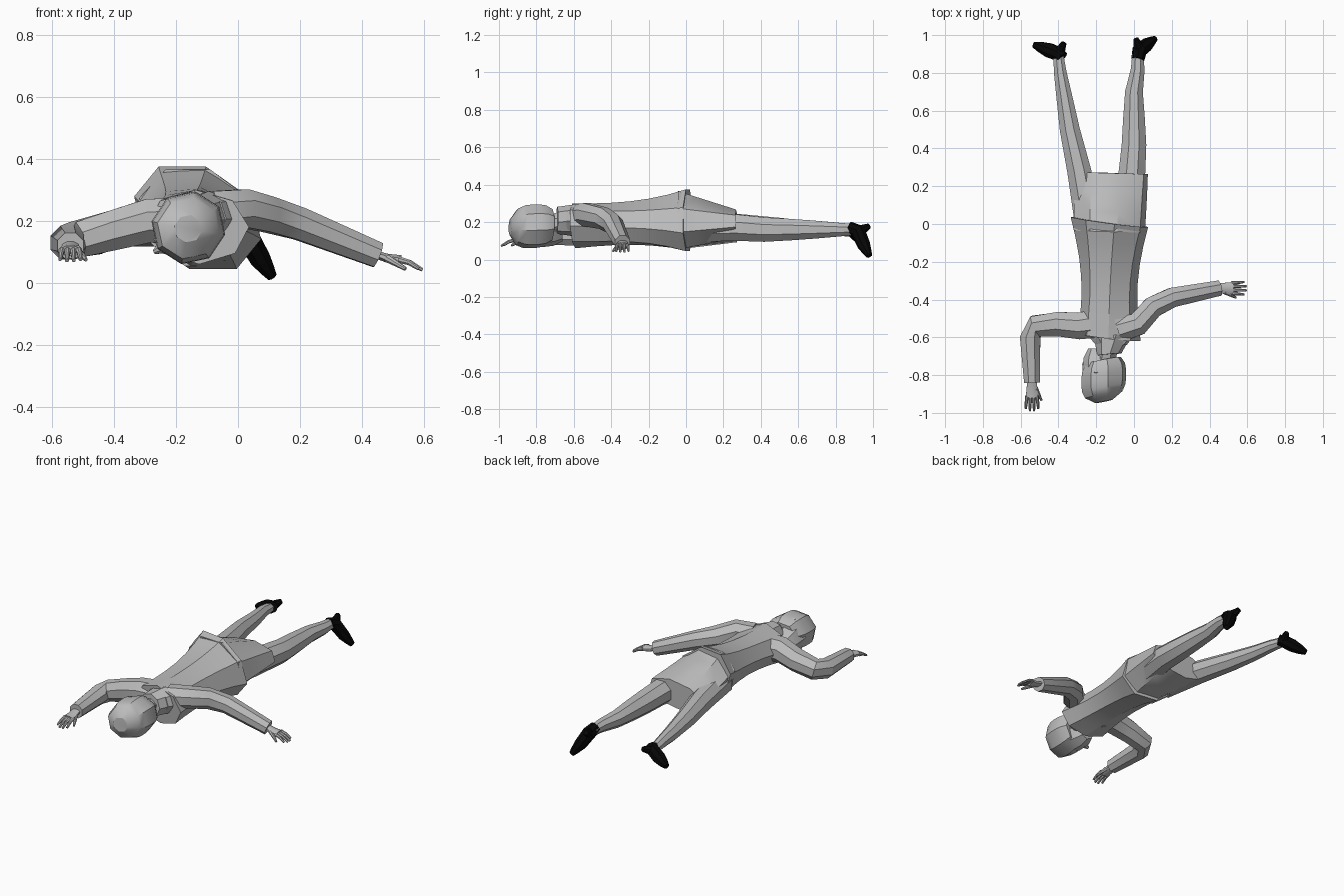
import bpy, bmesh, math
from mathutils import Vector

cube = bpy.data.objects.get("Cube")
if cube:
    bpy.data.objects.remove(cube, do_unlink=True)

UP = Vector((0, 0, 1))
FORWARD = Vector((0, -1, 0))


def material(name, value):
    made = bpy.data.materials.new(name)
    made.use_nodes = True
    colour = (value, value, value, 1)
    made.diffuse_color = colour
    shader = made.node_tree.nodes["Principled BSDF"]
    shader.inputs["Base Color"].default_value = colour
    return made


GREY = material("plain grey", .5)
BLACK = material("shoe black", .002)


def skin(name, rings, colour):
    """Join rings, given as (centre, side vector, top vector), into a closed solid."""
    bm = bmesh.new()
    loops = []
    for centre, side, top in rings:
        loop = []
        for corner in range(sides := 8):
            angle = math.tau * (corner + .5) / sides
            offset = side * math.cos(angle) + top * math.sin(angle)
            loop.append(bm.verts.new(centre + offset * 1.05))
        loops.append(loop)
    for near, far in zip(loops, loops[1:]):
        for corner in range(sides):
            last = corner - 1
            bm.faces.new((near[last], near[corner], far[corner], far[last]))
    bm.faces.new(loops[0])
    bm.faces.new(loops[-1])
    bmesh.ops.recalc_face_normals(bm, faces=bm.faces)
    mesh = bpy.data.meshes.new(name)
    bm.to_mesh(mesh)
    bm.free()
    mesh.materials.append(colour)
    part = bpy.data.objects.new(name, mesh)
    bpy.context.collection.objects.link(part)
    bpy.ops.object.select_all(action="DESELECT")
    part.select_set(True)
    bpy.context.view_layer.objects.active = part
    bpy.ops.object.shade_smooth_by_angle(angle=math.radians(32))


def limb(name, joints, start, end, bulge=0, flat=1, colour=GREY, up=UP):
    """Tapered tube through the joints; bulge swells its middle."""
    points = [Vector(joint) for joint in joints]
    lengths = [(b - a).length for a, b in zip(points, points[1:])]
    rings = []
    for index, point in enumerate(points):
        along = sum(lengths[:index]) / sum(lengths)
        radius = start + (end - start) * along + bulge * math.sin(math.pi * along)
        before = points[max(index - 1, 0)]
        after = points[min(index + 1, len(points) - 1)]
        direction = (after - before).normalized()
        side = direction.cross(up).normalized()
        top = side.cross(direction)
        rings.append((point, side * radius, top * radius * flat))
    skin(name, rings, colour)


def trunk(name, start, end, width, height, roll=(0, 0), lean=0, skew=0, steps=6):
    """Body section along y whose half width and half height follow rules of 0 to 1.
    Roll turns from its first to its second value; lean shears the top towards -x."""
    rings = []
    for step in range(steps + 1):
        along = step / steps
        tilt = math.radians(roll[0] + (roll[1] - roll[0]) * along)
        side = Vector((math.cos(tilt), skew, math.sin(tilt)))
        top = Vector((-math.sin(tilt) - lean, 0, math.cos(tilt)))
        centre = Vector(start).lerp(Vector(end), along)
        rings.append((centre, side * width(along), top * height(along)))
    skin(name, rings, GREY)


def waist(along):
    return math.sin(math.pi * along)


def dome(along):
    return math.sqrt(1 - abs(1.7 * along - .95) ** 3)


# jacket, shoulders and skirt
trunk("jacket", (-.13, -.6, .18), (-.13, .01, .21),
      lambda t: .15 + .04 * t * t - .025 * waist(t),
      lambda t: .11 + .06 * t ** 3 - .005 * waist(t), roll=(17, 0), lean=.3, skew=-.14)
trunk("shoulders", (-.12, -.64, .21), (-.13, -.46, .18),
      lambda t: .08 + .16 * t * (1 - t) + .03 * t, lambda t: .07 + .03 * t,
      roll=(17, 17), steps=4)
trunk("skirt", (-.13, -.04, .21), (-.12, .27, .18),
      lambda t: .18 + .01 * t, lambda t: .16 - .08 * t, roll=(0, 8), lean=.2,
      skew=-.03, steps=3)

# neck and head
limb("neck", [(-.12, -.58, .21), (-.14, -.67, .2), (-.16, -.76, .18)], .06, .05)
trunk("collar", (-.11, -.59, .21), (-.13, -.69, .21),
      lambda t: .1 - .04 * t, lambda t: .08 - .01 * t, roll=(17, 17), skew=.1, steps=2)
trunk("face", (-.19, -.66, .15), (-.17, -.8, .17),
      lambda t: .05 + .05 * math.sqrt(t), lambda t: .05 + .05 * math.sqrt(t),
      roll=(20, 20), steps=3)
trunk("hair", (-.16, -.94, .175), (-.16, -.72, .18),
      lambda t: .115 * dome(t), lambda t: .113 * dome(t), roll=(12, 12), skew=.2)
limb("nose", [(-.23, -.75, .12), (-.27, -.74, .1)], .025, .008)
limb("ear", [(-.2, -.8, .25), (-.2, -.78, .28)], .02, .012, flat=.6, up=FORWARD)

# sleeves
right_wrist, left_wrist = (-.54, -.84, .12), (.45, -.34, .09)
limb("right_sleeve", [(-.15, -.52, .2), (-.29, -.54, .2), (-.4, -.53, .17),
                      (-.52, -.54, .14), (-.55, -.6, .13), right_wrist], .08, .043)
limb("left_sleeve", [(-.08, -.56, .23), (.02, -.53, .24), (.1, -.44, .22),
                     (.2, -.39, .19), left_wrist], .068, .042)


def hand(name, wrist, tip, thumb_side):
    """Palm, four spread fingers and a thumb between the wrist and the tip."""
    wrist, tip = Vector(wrist), Vector(tip)
    reach = tip - wrist
    side = reach.cross(UP).normalized() * thumb_side
    knuckles = wrist + reach / 2 + UP * .008
    limb(name + "_palm", [wrist - reach * .15, wrist + reach * .2, knuckles],
         .024, .034, flat=.5)
    for finger in range(4):
        spread = finger - 1.5
        base = knuckles - reach * .05 + side * spread * .018
        end = tip + side * spread * .022 - reach * abs(spread) * .08
        middle = base.lerp(end, .5) + UP * .006
        limb(f"{name}_finger_{finger + 1}", [base, middle, end], .011, .006)
    root = wrist + reach * .2 + side * .02
    end = wrist + reach * .6 + side * .05 - UP * .015
    limb(name + "_thumb", [root, root.lerp(end, .6), end], .013, .006)


hand("right_hand", right_wrist, (-.54, -.995, .07), -1)
hand("left_hand", left_wrist, (.6, -.34, .04), 1)

# legs
limb("left_leg", [(-.04, .08, .17), (-.01, .28, .17), (0, .42, .16), (0, .56, .16),
                  (0, .7, .16), (.02, .82, .16), (.02, .9, .16)], .077, .03, .01)
limb("right_leg", [(-.24, 0, .19), (-.29, .28, .18), (-.34, .5, .17), (-.37, .68, .16),
                   (-.39, .8, .16), (-.4, .89, .15)], .075, .028, .006)


def shoe(name, ankle, heel, ball, toe, spike):
    """Heeled shoe: ankle to toe, with a spike behind the heel."""
    sole = Vector(ball).lerp(Vector(toe), .6)
    limb(name + "_shoe", [ankle, heel, ball, sole, toe], .033, .016, .014,
         colour=BLACK, up=FORWARD)
    limb(name + "_heel", [heel, Vector(heel).lerp(Vector(spike), .6), spike],
         .033, .014, colour=BLACK)


shoe("left", (.02, .87, .17), (.03, .92, .15), (.07, .95, .08),
     (.11, .98, .02), (.01, .98, .18))
shoe("right", (-.38, .88, .16), (-.4, .9, .15), (-.45, .92, .13),
     (-.53, .95, .1), (-.37, .96, .17))
